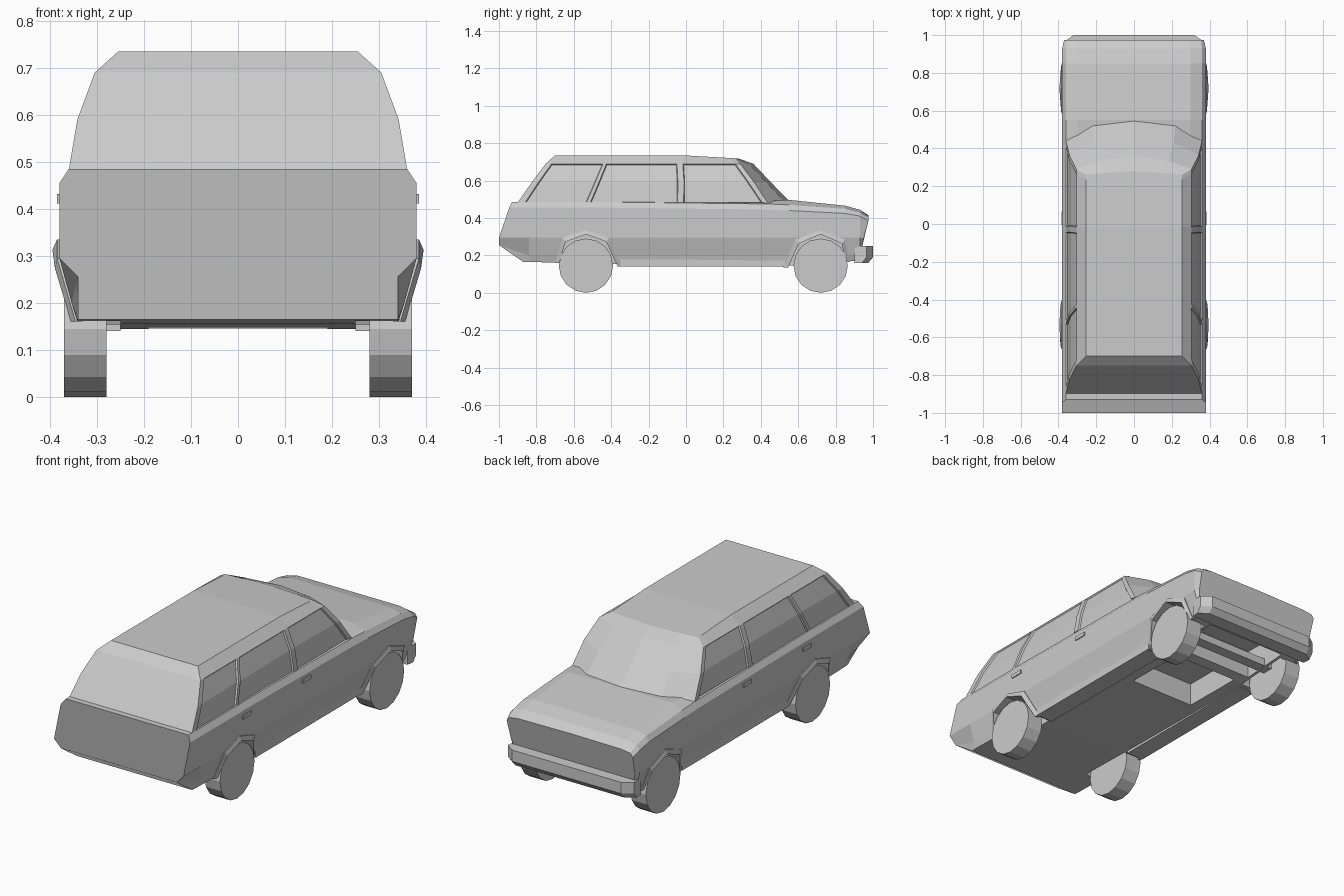
import bpy, bmesh, math

if "Cube" in bpy.data.objects:
    bpy.data.objects.remove(bpy.data.objects["Cube"])

GREY = (0.6, 0.6, 0.6, 1)
paint = bpy.data.materials.new("light_grey")
paint.use_nodes = True
paint.diffuse_color = GREY
paint.node_tree.nodes["Principled BSDF"].inputs["Base Color"].default_value = GREY


def finish(name, bm):
    bmesh.ops.recalc_face_normals(bm, faces=bm.faces)
    mesh = bpy.data.meshes.new(name)
    bm.to_mesh(mesh)
    bm.free()
    mesh.materials.append(paint)
    obj = bpy.data.objects.new(name, mesh)
    bpy.context.collection.objects.link(obj)
    return obj


def loft(rings, caps=True):
    """Skin closed rings of equal length, returning the bmesh and face rows."""
    bm = bmesh.new()
    rows = [[bm.verts.new(p) for p in ring] for ring in rings]
    n = len(rows[0])
    faces = [[bm.faces.new((a[i], a[(i + 1) % n], b[(i + 1) % n], b[i]))
              for i in range(n)] for a, b in zip(rows, rows[1:])]
    if caps:
        bm.faces.new(rows[0])
        bm.faces.new(rows[-1])
    return bm, rows, faces


def mirrored(half):
    """Close a half ring across x = 0."""
    return half + [(-x, y, z) for x, y, z in reversed(half) if abs(x) > 1e-6]


def box(name, x0, x1, y0, y1, z0, z1):
    bm, _, _ = loft([[(x0, y0, z), (x1, y0, z), (x1, y1, z), (x0, y1, z)] for z in (z0, z1)])
    return finish(name, bm)


# Lower body: rear panel, flat flanks, then a hood that drops to the nose
def section(y, floor, belt, shoulder, top):
    return mirrored([(.342, y, floor), (.354, y, .20), (.38, y, .295), (.38, y, belt),
                     (.36, y, shoulder), (.30, y, top), (0, y, top)])


tail = mirrored([(.34, -.87, .165), (.34, -1, .255), (.38, -1, .295), (.38, -.945, .455),
                 (.36, -.93, .485), (.30, -.93, .485), (0, -.93, .485)])
nose = mirrored([(.34, .925, .19), (.35, .935, .22), (.365, .95, .29), (.37, .975, .385),
                 (.355, .975, .405), (.30, .975, .412), (0, .975, .415)])
bm, _, _ = loft([tail,
                 section(-.84, .165, .455, .485, .485),
                 section(-.40, .155, .455, .485, .485),
                 section(.44, .145, .445, .475, .49),
                 section(.55, .145, .44, .47, .497),
                 section(.85, .165, .425, .45, .466),
                 section(.93, .175, .41, .43, .444),
                 nose])
body = finish("body", bm)

# Arch outlines as (y, z), shared by the wheel wells and the flares
ARCHES = {
    "rear": [(-.70, .16), (-.66, .295), (-.535, .335), (-.41, .295), (-.34, .14)],
    "front": [(.52, .135), (.585, .285), (.72, .335), (.85, .285), (.875, .165)],
}


def inner_arch(arch):
    mid = arch[2][0]
    return [(mid + (y - mid) * .87, z - .022 if z > .2 else z) for y, z in arch]


# Cut the wheel wells and the open engine bay into the body
cutters = []
for end, arch in ARCHES.items():
    outline = inner_arch(arch)
    outline = [(outline[0][0], .08)] + outline + [(outline[-1][0], .08)]
    for s in (1, -1):
        bm, _, _ = loft([[(s * x, y, z) for y, z in outline] for x in (.25, .5)])
        cutters.append(finish("well_cutter", bm))
cutters.append(box("engine_bay_cutter", -.19, .19, .22, .56, .05, .27))
cutters.append(box("nose_bay_cutter", -.235, .235, .62, .88, .05, .30))
for cutter in cutters:
    cutter.hide_render = True
    mod = body.modifiers.new("cut", 'BOOLEAN')
    mod.operation, mod.solver, mod.object = 'DIFFERENCE', 'EXACT', cutter
bpy.context.view_layer.update()
cut_mesh = bpy.data.meshes.new_from_object(
    body.evaluated_get(bpy.context.evaluated_depsgraph_get()))
body.modifiers.clear()
body.data = cut_mesh
for cutter in cutters:
    bpy.data.objects.remove(cutter)

# Cabin: stacked rings; the side columns follow the slanted pillars
COLUMNS = [(0, 0), (.03, .03), (.275, .295), (.29, .312), (.638, .675), (.662, .705),
           (.975, .975), (1, 1)]
LEVELS = [  # height, half width, rear y, front y at side, middle, centre
    (.483, .36, -.90, .44, .52, .545),
    (.59, .342, -.825, .365, .43, .455),
    (.69, .305, -.75, .29, .335, .36),
    (.735, .255, -.70, .26, .27, .28)]


def cabin_ring(z, x, rear, side, mid, centre):
    t = (z - .483) / .207
    half = [(x, rear + (side - rear) * (a + (b - a) * t), z) for a, b in COLUMNS]
    half += [(x * .61, mid, z), (0, centre, z)]
    if z < .5:                      # windscreen foot follows the hood
        half[-3:] = [(x, side, .476), (x * .61, mid, .494), (0, centre, .497)]
    if z > .7:                      # roof dips towards the windscreen
        half = [(px, y, z - .06 * max(0, y)) for px, y, z in half]
    return mirrored(half)


bm, rows, faces = loft([cabin_ring(*level) for level in LEVELS], caps=False)
top, n, last = rows[-1], len(rows[-1]), len(COLUMNS) - 1
for i in range(last):
    bm.faces.new((top[i], top[i + 1], top[n - 2 - i], top[n - 1 - i]))
bm.faces.new(top[last:n - last])
bmesh.ops.recalc_face_normals(bm, faces=bm.faces)
for column in (1, 3, 5):            # recessed side windows
    for i in (column, n - 2 - column):
        bmesh.ops.inset_region(bm, faces=[faces[0][i], faces[1][i]],
                               thickness=.004, depth=-.008, use_even_offset=True)
finish("cabin", bm)


# Wheel arch flares
def flare_x(z):
    return min(.395, .357 + .3 * (z - .165))


for end, arch in ARCHES.items():
    for side, s in (("left", 1), ("right", -1)):
        rings = []
        for (y, z), (yi, zi) in zip(arch, inner_arch(arch)):
            rings.append([(s * .33, y, z), (s * (flare_x(z) - .01), y, z),
                          (s * flare_x(zi), yi, zi), (s * .33, yi, zi)])
        bm, _, _ = loft(rings)
        finish(f"{end}_{side}_flare", bm)

# Wheels
R = .145
for end, y in (("rear", -.535), ("front", .72)):
    for side, s in (("left", 1), ("right", -1)):
        rings = [[(s * x, y + R * math.sin(k * math.pi / 8), R - R * math.cos(k * math.pi / 8))
                  for k in range(16)] for x in (.28, .37)]
        bm, _, _ = loft(rings)
        finish(f"{end}_{side}_wheel", bm)

# Front bumper wrapping round the nose
rings = []
for z, grow in ((.16, -.025), (.19, 0), (.25, 0)):
    rings.append(mirrored([(.365, .90, z), (.37, .965 + grow, z),
                           (.32, 1 + grow, z), (0, 1 + grow, z)]))
bm, _, _ = loft(rings)
finish("front_bumper", bm)

# Sills, door handles and the front crossmember
for side, s in (("left", 1), ("right", -1)):
    xs = sorted((s * .25, s * .348))
    box(f"{side}_sill", *xs, -.35, .53, .14, .20)
    xs = sorted((s * .37, s * .385))
    for door, y in (("front", .03), ("rear", -.47)):
        box(f"{door}_{side}_handle", *xs, y - .035, y + .035, .412, .432)
box("front_crossmember", -.28, .28, .69, .75, .16, .20)
